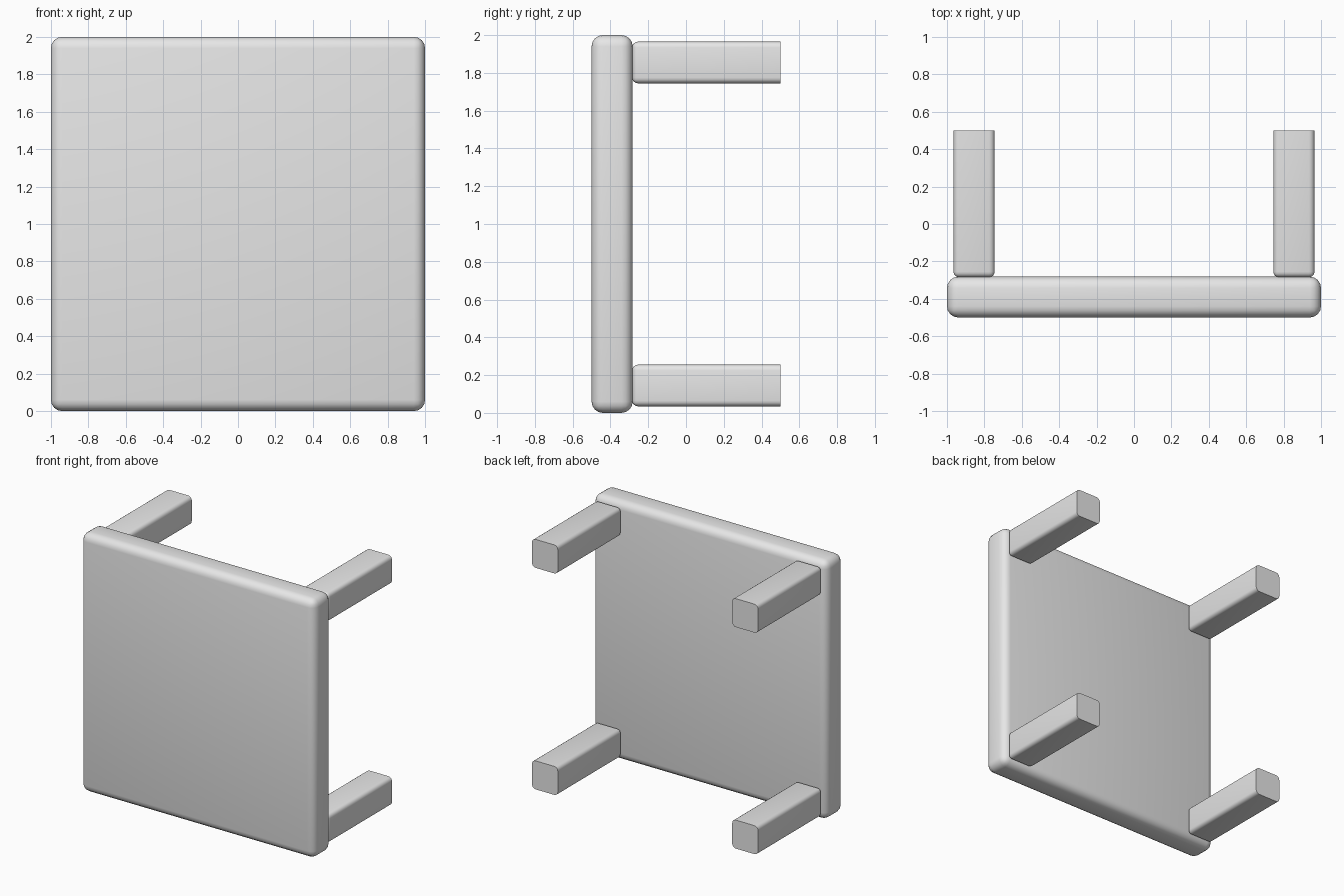
import bpy, bmesh

if "Cube" in bpy.data.objects:
    bpy.data.objects.remove(bpy.data.objects["Cube"])

grey = bpy.data.materials.new("light_grey")
grey.diffuse_color = (0.8, 0.8, 0.8, 1)
grey.use_nodes = True
grey.node_tree.nodes["Principled BSDF"].inputs["Base Color"].default_value = grey.diffuse_color


def rounded_box(name, lo, hi, radius, segments, flat_back=False):
    """Box between two corners with rounded edges; flat_back keeps the +y end sharp."""
    bm = bmesh.new()
    bmesh.ops.create_cube(bm, size=1)
    for v in bm.verts:
        v.co = [l + (c + 0.5) * (h - l) for l, h, c in zip(lo, hi, v.co)]
    edges = [e for e in bm.edges
             if not (flat_back and all(v.co.y > hi[1] - 1e-4 for v in e.verts))]
    bmesh.ops.bevel(bm, geom=edges, offset=radius, segments=segments,
                    profile=0.5, affect='EDGES', clamp_overlap=True)
    bmesh.ops.recalc_face_normals(bm, faces=bm.faces)
    mesh = bpy.data.meshes.new(name)
    bm.to_mesh(mesh)
    bm.free()
    mesh.materials.append(grey)
    ob = bpy.data.objects.new(name, mesh)
    bpy.context.collection.objects.link(ob)
    bpy.ops.object.select_all(action='DESELECT')
    ob.select_set(True)
    bpy.context.view_layer.objects.active = ob
    bpy.ops.object.shade_smooth_by_angle(angle=0.6)
    return ob


# Table top standing on its edge
rounded_box("table_top", (-1, -0.5, 0), (1, -0.282, 2), 0.06, 4)

# Four legs pointing backwards, with flat cut ends
for side, x in (("left", -0.855), ("right", 0.855)):
    for level, z in (("lower", 0.145), ("upper", 1.855)):
        rounded_box(f"{level}_{side}_leg", (x - 0.11, -0.285, z - 0.11),
                    (x + 0.11, 0.5, z + 0.11), 0.03, 4, flat_back=True)
